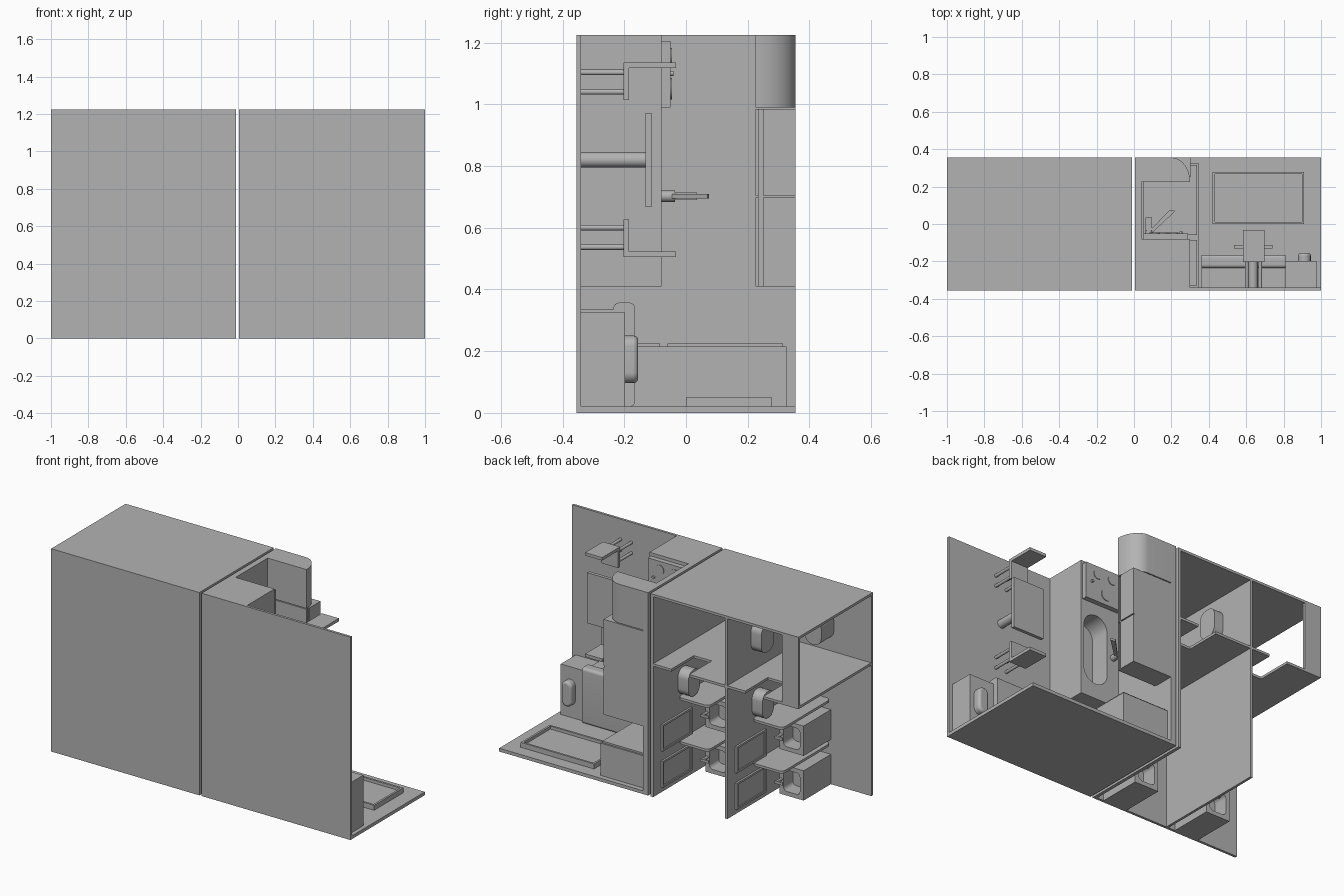
import bpy, bmesh, math
from mathutils import Vector

if "Cube" in bpy.data.objects:
    bpy.data.objects.remove(bpy.data.objects["Cube"])

grey = bpy.data.materials.new("plain_grey")
grey.diffuse_color = (0.45, 0.45, 0.45, 1)
grey.use_nodes = True
grey.node_tree.nodes["Principled BSDF"].inputs["Base Color"].default_value = grey.diffuse_color


def finish(name, bm, smooth=False):
    bmesh.ops.recalc_face_normals(bm, faces=bm.faces)
    me = bpy.data.meshes.new(name)
    bm.to_mesh(me)
    bm.free()
    me.materials.append(grey)
    ob = bpy.data.objects.new(name, me)
    bpy.context.collection.objects.link(ob)
    if smooth:
        bpy.ops.object.select_all(action='DESELECT')
        ob.select_set(True)
        bpy.context.view_layer.objects.active = ob
        bpy.ops.object.shade_smooth_by_angle(angle=math.radians(35))
    return ob


def prism(name, pts, axis, a, b, smooth=False):
    """Extrude a flat outline along an axis from a to b."""
    place = {'x': lambda u, v, w: (w, u, v),
             'y': lambda u, v, w: (u, w, v),
             'z': lambda u, v, w: (u, v, w)}[axis]
    bm = bmesh.new()
    face = bm.faces.new([bm.verts.new(place(u, v, a)) for u, v in pts])
    ext = bmesh.ops.extrude_face_region(bm, geom=[face])
    moved = [g for g in ext['geom'] if isinstance(g, bmesh.types.BMVert)]
    bmesh.ops.translate(bm, verts=moved, vec=Vector(place(0, 0, b - a)))
    return finish(name, bm, smooth)


def rect(u0, u1, v0, v1):
    return [(u0, v0), (u1, v0), (u1, v1), (u0, v1)]


def rounded(u0, u1, v0, v1, r, n=8):
    pts = []
    for i, (cu, cv) in enumerate(rect(u0 + r, u1 - r, v0 + r, v1 - r)):
        for k in range(n + 1):
            t = math.pi + math.pi / 2 * (i + k / n)
            p = (cu + r * math.cos(t), cv + r * math.sin(t))
            if not pts or math.dist(p, pts[-1]) > 1e-4:
                pts.append(p)
    if math.dist(pts[0], pts[-1]) < 1e-4:
        pts.pop()
    return pts


def circle(u, v, r, n=20):
    return [(u + r * math.cos(2 * math.pi * k / n), v + r * math.sin(2 * math.pi * k / n)) for k in range(n)]


def box(name, x0, x1, y0, y1, z0, z1):
    return prism(name, rect(x0, x1, y0, y1), 'z', z0, z1)


def rod(name, axis, u, v, r, a, b):
    return prism(name, circle(u, v, r), axis, a, b, True)


def cut(ob, cutter):
    mod = ob.modifiers.new("cut", 'BOOLEAN')
    mod.object, mod.operation, mod.solver = cutter, 'DIFFERENCE', 'EXACT'
    dg = bpy.context.evaluated_depsgraph_get()
    me = bpy.data.meshes.new_from_object(ob.evaluated_get(dg))
    ob.modifiers.clear()
    ob.data = me
    bpy.data.objects.remove(cutter)


def bevel(ob, width):
    bm = bmesh.new()
    bm.from_mesh(ob.data)
    top = max(v.co.y for v in bm.verts)
    rim = [e for e in bm.edges if all(v.co.y > top - 1e-4 for v in e.verts)]
    bmesh.ops.bevel(bm, geom=rim, offset=width, segments=3, affect='EDGES', profile=0.5)
    bm.to_mesh(ob.data)
    bm.free()


Y0, Y1, YF, H = -0.355, 0.355, -0.34, 1.225

# Right half shell
box("right_front_wall", 0.005, 1, Y0, YF, 0, H)
box("right_base_plate", 0.005, 1, YF, Y1, 0, 0.02)
box("right_divider_wall", 0.005, 0.04, YF, Y1, 0.02, H)

# Framed panel lying on the base plate
panel = box("base_window", 0.42, 0.91, 0.0, 0.278, 0.02, 0.05)
cut(panel, box("cutter", 0.432, 0.898, 0.012, 0.266, 0.032, 0.1))

# Counter with an oval sink
counter = box("counter", 0.04, 0.30, YF, -0.08, 0.41, H)
cut(counter, prism("cutter", rounded(0.12, 0.28, 0.50, 0.92, 0.08), 'y', -0.2, 0.0, True))
rod("sink_drain", 'y', 0.20, 0.60, 0.02, -0.2, -0.194)

# Hob with burners and knobs
box("hob", 0.05, 0.29, -0.08, -0.05, 0.99, 1.205)
for x, z, r in ((0.11, 1.155, 0.028), (0.21, 1.155, 0.028), (0.15, 1.05, 0.035)):
    rod("burner", 'y', x, z, r, -0.05, -0.046)
rod("hob_knob", 'y', 0.25, 1.10, 0.008, -0.05, -0.04)

# Tap beside the sink
rod("tap_base", 'y', 0.08, 0.702, 0.018, -0.08, -0.035)
box("tap_body", 0.062, 0.096, -0.035, 0.035, 0.69, 0.714)
prism("tap_spout", [(0.085, -0.035), (0.1, -0.045), (0.222, 0.07), (0.19, 0.075)], 'z', 0.695, 0.709)

# Wall cupboards and rounded hood
box("cupboard_body", 0.04, 0.295, 0.235, Y1, 0.41, 0.985)
for z0, z1 in ((0.41, 0.698), (0.705, 0.985)):
    box("cupboard_door", 0.295, 0.302, 0.25, Y1, z0, z1)
    box("cupboard_underside", 0.045, 0.30, 0.225, 0.235, z0, z1)
arc = [(0.20 + 0.10 * math.sin(t), 0.225 + 0.13 * math.cos(t)) for t in [math.pi / 24 * k for k in range(13)]]
prism("hood", [(0.04, 0.225), (0.04, Y1)] + arc, 'z', 0.99, H, True)

# Low fridge block with two top plates
box("fridge_body", 0.04, 0.345, YF, 0.325, 0.02, 0.215)
box("fridge_door", 0.05, 0.338, -0.06, 0.315, 0.215, 0.225)
box("freezer_door", 0.05, 0.338, -0.33, -0.085, 0.215, 0.225)

# Sofa with a rounded cushion
box("sofa_base", 0.36, 0.81, YF, -0.235, 0.02, 0.335)
prism("sofa_cushion", rounded(-0.235, -0.165, 0.02, 0.357, 0.018), 'x', 0.36, 0.81, True)

# Cabinet with raised pad
box("cabinet", 0.81, 0.975, YF, -0.197, 0.02, 0.325)
pad = prism("cabinet_pad", rounded(0.877, 0.945, 0.097, 0.25, 0.034), 'y', -0.197, -0.155, True)
bevel(pad, 0.014)

# Table
rod("table_leg", 'y', 0.637, 0.82, 0.025, YF, -0.132)
box("table_top", 0.535, 0.74, -0.132, -0.112, 0.667, 0.972)

# Two chairs facing each other across the table
for side in (-1, 1):
    def zz(d):
        return 0.82 + side * d
    box("chair_seat", 0.583, 0.697, -0.203, -0.185, *sorted((zz(0.193), zz(0.315))))
    box("chair_back", 0.583, 0.697, -0.203, -0.032, *sorted((zz(0.297), zz(0.315))))
    for x in (0.603, 0.675):
        for d in (0.220, 0.283):
            rod("chair_leg", 'y', x, zz(d), 0.009, YF, -0.203)

# Left half shell, open at the back, the outer end and underneath
box("left_front_wall", -1, -0.01, Y0, YF, 0, H)
box("left_top_plate", -1, -0.01, YF, Y1, 1.21, H)
box("left_divider_wall", -0.03, -0.01, YF, Y1, 0, 1.21)
box("middle_partition", -0.525, -0.51, YF, Y1, 0, 1.21)
box("corner_post", -1, -0.89, 0.34, Y1, 0.79, 1.21)

# Cross partition with a door gap in each room
for xa, xb in ((-0.51, -0.03), (-1.0, -0.525)):
    g0, g1, depth = xb - 0.24, xb - 0.12, 0.14
    prism("cross_partition", [(xa, YF), (xb, YF), (xb, Y1), (g1, Y1), (g1, depth),
                              (g0, depth), (g0, Y1), (xa, Y1)], 'z', 0.79, 0.805)

# Washroom fittings, repeated in both lower rooms
for wall in (-0.03, -0.525):
    for z0, z1 in ((0.0, 0.18), (0.27, 0.45)):
        unit = box("washstand", wall - 0.205, wall - 0.045, YF, -0.08, z0, z1)
        zc = (z0 + z1) / 2
        cut(unit, prism("cutter", rounded(wall - 0.18, wall - 0.07, zc - 0.065, zc + 0.065, 0.025),
                        'y', -0.17, 0.0, True))
        rod("washstand_tap", 'y', wall - 0.055, zc, 0.008, -0.08, -0.04)
        box("tap_spout", wall - 0.10, wall - 0.047, -0.04, -0.028, zc - 0.008, zc + 0.008)
    for z in (0.235, 0.50):
        prism("stall_screen", rounded(wall - 0.205, wall, YF, 0.12, 0.03), 'z', z, z + 0.015, True)
    # Framed wall panels
    for z0, z1 in ((0.03, 0.19), (0.25, 0.41)):
        mirror = box("wall_panel", wall - 0.012, wall, 0.0, 0.28, z0, z1)
        cut(mirror, box("cutter", wall - 0.05, wall - 0.005, 0.012, 0.268, z0 + 0.012, z1 - 0.012))
    prism("wall_basin", rounded(0.01, 0.12, 0.52, 0.68, 0.05), 'x', wall - 0.07, wall, True)

# Rounded fittings in the upper rooms
prism("upper_wall_basin", rounded(0.01, 0.13, 0.92, 1.09, 0.05), 'x', -0.595, -0.525, True)
prism("upper_wall_basin", rounded(0.01, 0.13, 0.96, 1.13, 0.05), 'x', -0.51, -0.45, True)
prism("upper_floor_fitting", rounded(-0.75, -0.64, 0.88, 1.04, 0.05), 'y', YF, -0.22, True)
